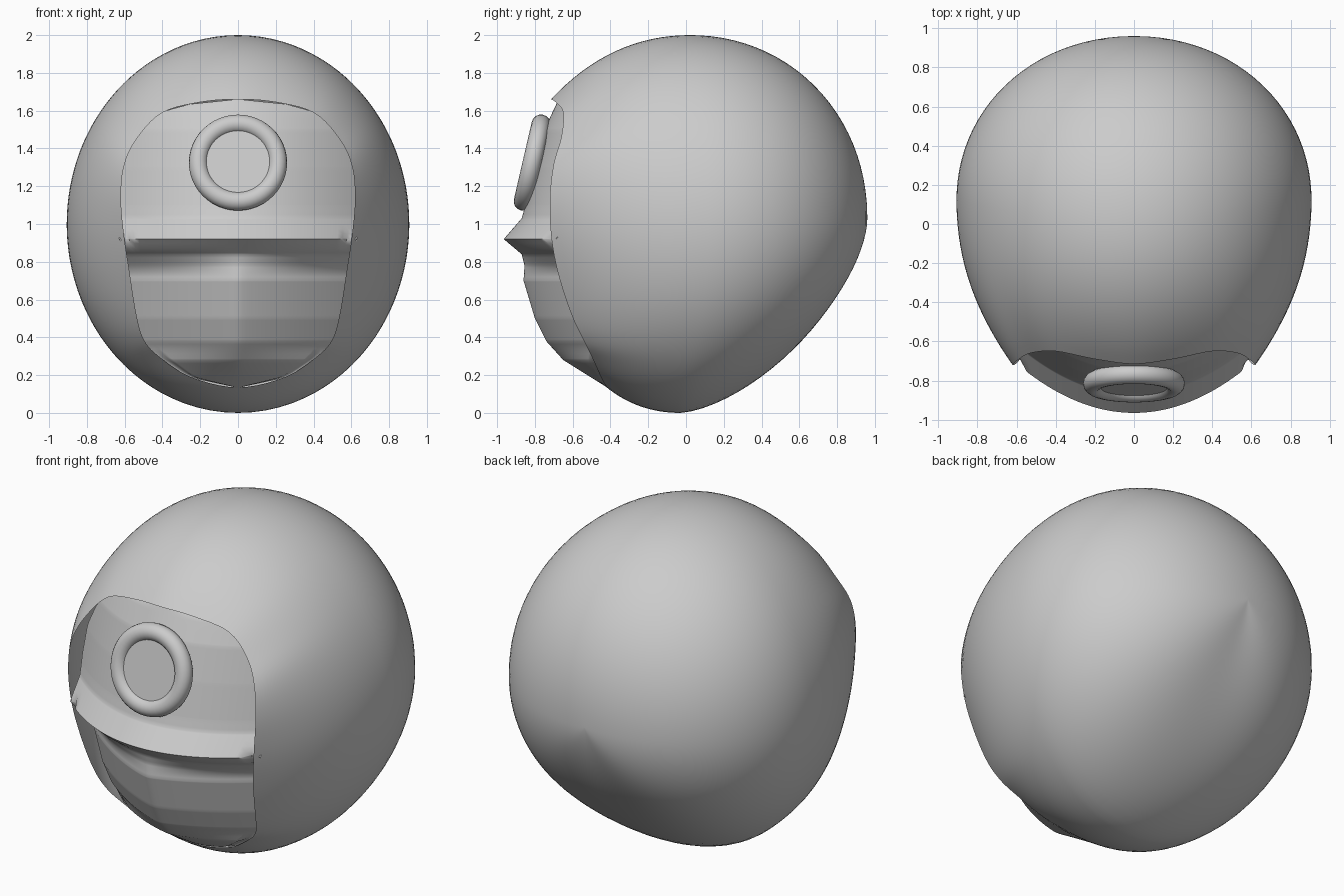
import bpy, math
from mathutils import Vector

cube = bpy.data.objects.get("Cube")
if cube:
    bpy.data.objects.remove(cube)

GREY = (0.6, 0.6, 0.6, 1.0)
mat = bpy.data.materials.new("plain grey")
mat.use_nodes = True
mat.diffuse_color = GREY
mat.node_tree.nodes["Principled BSDF"].inputs["Base Color"].default_value = GREY


def finish(obj, angle=60):
    obj.data.materials.clear()
    obj.data.materials.append(mat)
    bpy.ops.object.select_all(action='DESELECT')
    obj.select_set(True)
    bpy.context.view_layer.objects.active = obj
    bpy.ops.object.shade_smooth_by_angle(angle=math.radians(angle))
    return obj


def grid_object(name, rows, closed=False):
    """Skin a list of equally long rows of points."""
    n = len(rows[0])
    verts = [p for row in rows for p in row]
    faces = []
    for i in range(len(rows) - 1):
        for j in range(n if closed else n - 1):
            k = (j + 1) % n
            faces.append((i * n + j, i * n + k, (i + 1) * n + k, (i + 1) * n + j))
    if closed:
        faces.append(tuple(range(n))[::-1])
    mesh = bpy.data.meshes.new(name)
    mesh.from_pydata(verts, [], faces)
    obj = bpy.data.objects.new(name, mesh)
    bpy.context.collection.objects.link(obj)
    return finish(obj)


def lerp_table(table, t):
    """Linear lookup in (key, value) pairs with falling keys."""
    for (k0, v0), (k1, v1) in zip(table, table[1:]):
        if t >= k1:
            f = min(1, (k0 - t) / (k0 - k1))
            return v0 + (v1 - v0) * f
    return table[-1][1]


# Rim of the face opening, left half from top to bottom
half = [Vector(p) for p in (
    (0, -.715, 1.66), (.2, -.69, 1.645), (.4, -.65, 1.59), (.53, -.66, 1.46),
    (.6, -.70, 1.32), (.62, -.72, 1.15), (.605, -.715, .95), (.575, -.68, .75),
    (.54, -.61, .53), (.5, -.545, .39), (.42, -.5, .3), (.25, -.45, .19), (0, -.42, .135))]
mirror = [Vector((-p.x, p.y, p.z)) for p in half[1:-1]][::-1]
loop = half + mirror
rim = []
for i in range(len(loop)):
    a, b, c, d = (loop[(i + o) % len(loop)] for o in (-1, 0, 1, 2))
    for s in range(5):
        t = s / 5
        rim.append(.5 * (2 * b + (c - a) * t + (2 * a - 5 * b + 4 * c - d) * t * t
                         + (3 * b - a - 3 * c + d) * t ** 3))

# Hood: rounded dome at the back, curving in to the rim at the front
BACK, FRONT = 24, 16
columns = []
for p in rim:
    ang = math.atan2(p.x / .62, (p.z - .92) / .76)
    up, side = math.cos(ang), math.sin(ang)
    y0 = .12 * side ** 2 + (.02 if up > 0 else -.03) * up ** 2
    wide = Vector((.907 * side, y0, 1 + up))
    power = 2.05 if up > 0 else 2.05 - .5 * up ** 2
    col = []
    for i in range(BACK):
        t = math.sin(math.pi / 2 * (1 - (i + .15) / BACK))
        r = (1 - t ** power) ** (1 / power)
        col.append(Vector((wide.x * r, y0 + (.96 - y0) * t, 1.03 * (1 - r) + wide.z * r)))
    ctrl = Vector((wide.x, y0 + (p.y - y0) * .57, wide.z))
    for i in range(FRONT + 1):
        t = i / FRONT
        col.append(wide * (1 - t) ** 2 + ctrl * 2 * t * (1 - t) + p * t * t)
    columns.append(col)
grid_object("hood", [list(r) for r in zip(*columns)], closed=True)

# Face mask: forehead, sharp brow ridge and creased lower face
profile = [(1.67, -.67), (1.5, -.75), (1.3, -.805), (1.1, -.85), (1.03, -.87), (.92, -.965),
           (.84, -.87), (.78, -.855), (.7, -.86), (.5, -.8), (.38, -.74), (.28, -.65), (.13, -.41)]
widths = [(p.z, p.x) for p in half]
depths = [(p.z, p.y) for p in half]
levels = [1.66 - 1.525 * i / 60 for i in range(61)] + [z for z, _ in profile[1:-1]]
rows = []
for z in sorted(set(levels), reverse=True):
    w = lerp_table(widths, z) * 1.03 + .01
    low = min(1, max(0, (.86 - z) / .12)) * min(1, max(0, (z - .15) / .2))
    row = []
    for j in range(49):
        x = w * (j / 24 - 1)
        crease = .3 * math.sqrt(x * x + .0004) - .006
        y = lerp_table(profile, z) + (1 - low) * .7 * x * x + low * (crease + .5 * x * x)
        if abs(x) > .9 * w:
            y = max(y, lerp_table(depths, z) + .02)
        row.append((x, y, z))
    rows.append(row)
grid_object("face_mask", rows)

# Round eyepiece on the forehead, leaning back with it
tilt = math.radians(90 - 13)
bpy.ops.mesh.primitive_torus_add(major_radius=.21, minor_radius=.05, major_segments=48,
                                 minor_segments=16, location=(0, -.815, 1.325),
                                 rotation=(tilt, 0, 0))
ring = bpy.context.object
ring.name = "eyepiece_ring"
finish(ring)

bpy.ops.mesh.primitive_cylinder_add(vertices=32, radius=.19, depth=.03,
                                    location=(0, -.825, 1.325), rotation=(tilt, 0, 0))
lens = bpy.context.object
lens.name = "eyepiece_lens"
finish(lens, 30)
